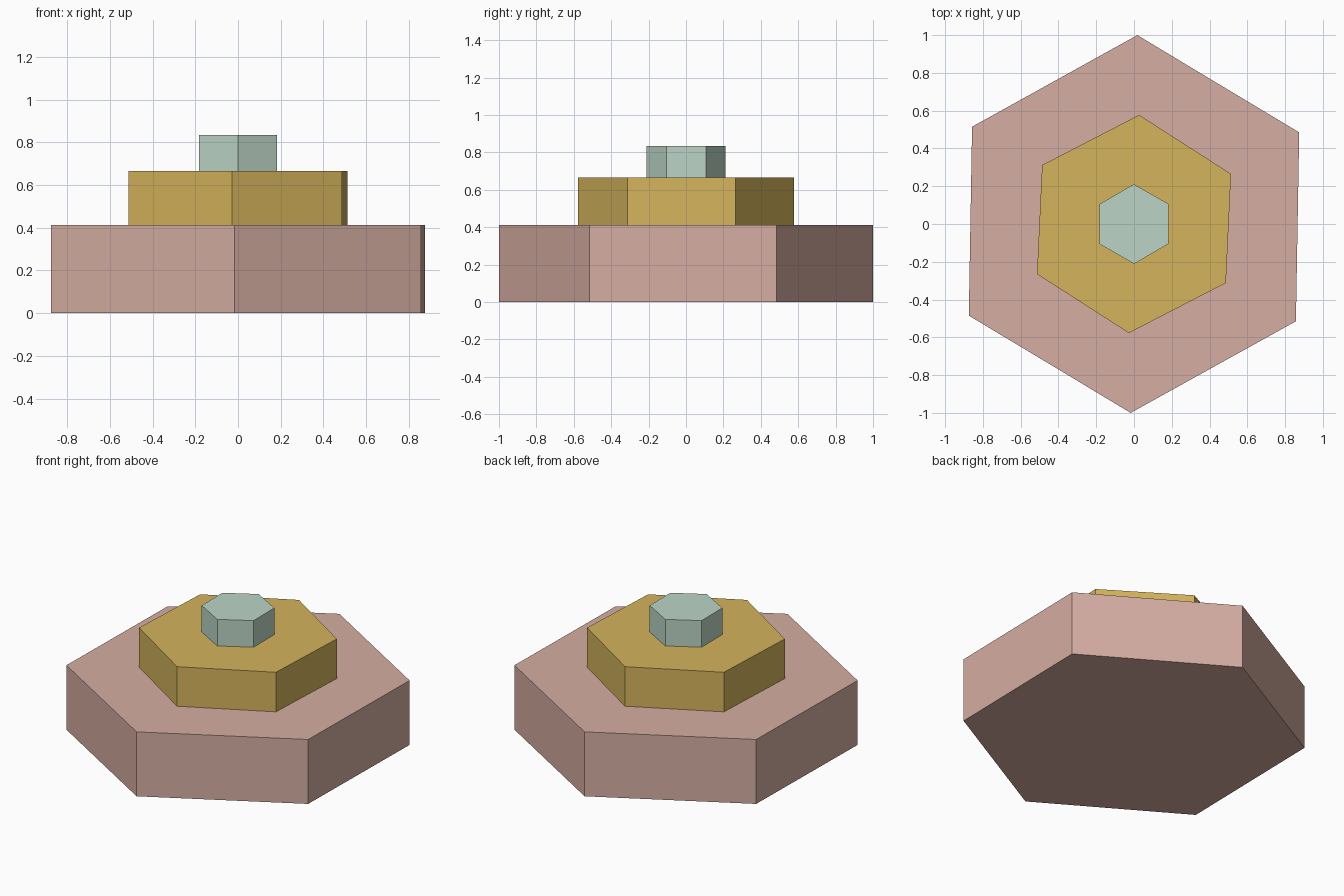
import bpy
import bmesh
import math

if "Cube" in bpy.data.objects:
    bpy.data.objects.remove(bpy.data.objects["Cube"])


def hex_tier(name, radius, z0, z1, twist, color):
    """Flat-shaded hexagonal prism with a corner pointing along y, twisted in degrees."""
    bm = bmesh.new()
    corners = []
    for i in range(6):
        a = math.radians(90 + 60 * i + twist)
        corners.append(bm.verts.new((radius * math.cos(a), radius * math.sin(a), z0)))
    base = bm.faces.new(corners)
    result = bmesh.ops.extrude_face_region(bm, geom=[base], use_keep_orig=True)
    top = [v for v in result["geom"] if isinstance(v, bmesh.types.BMVert)]
    bmesh.ops.translate(bm, verts=top, vec=(0, 0, z1 - z0))
    bmesh.ops.recalc_face_normals(bm, faces=bm.faces)
    mesh = bpy.data.meshes.new(name)
    bm.to_mesh(mesh)
    bm.free()
    mat = bpy.data.materials.new(name + "_color")
    mat.diffuse_color = (*[(c / 255) ** 2.2 for c in color], 1)
    mat.use_nodes = True
    mat.node_tree.nodes["Principled BSDF"].inputs["Base Color"].default_value = mat.diffuse_color
    mesh.materials.append(mat)
    obj = bpy.data.objects.new(name, mesh)
    bpy.context.collection.objects.link(obj)
    return obj


# Three stacked tiers, each slightly twisted
hex_tier("base_tier", 1.0, 0.0, 0.412, -1.0, (212, 172, 161))
hex_tier("middle_tier", 0.578, 0.412, 0.665, -2.7, (212, 178, 93))
hex_tier("top_tier", 0.211, 0.665, 0.835, 0.3, (187, 211, 197))
